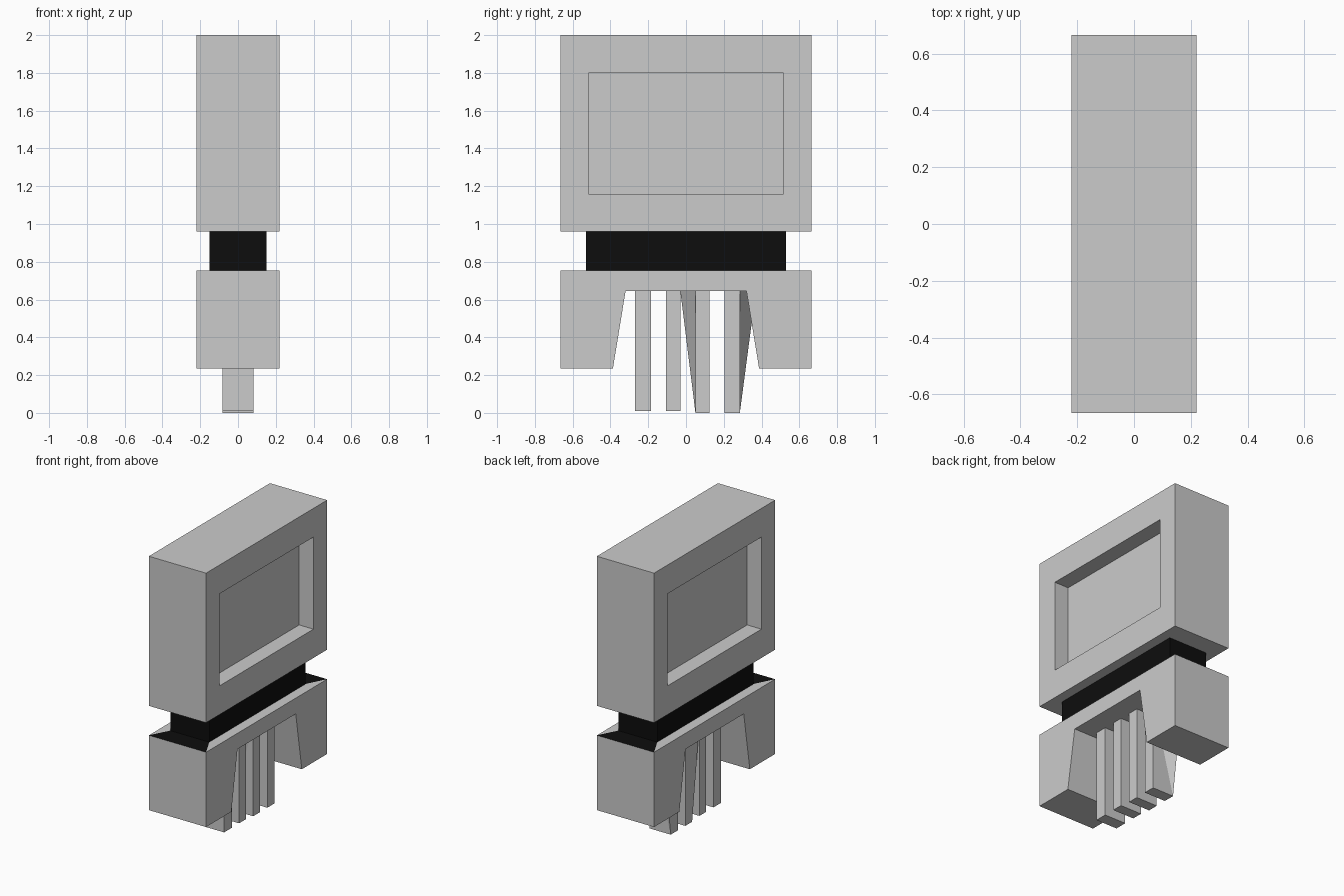
import bpy, bmesh
from mathutils import Vector

if "Cube" in bpy.data.objects:
    bpy.data.objects.remove(bpy.data.objects["Cube"])

HX, HY = 0.22, 0.665      # half sizes of the body
NX, NY = 0.15, 0.53       # half sizes of the neck

black = bpy.data.materials.new("black")
black.diffuse_color = (0.004, 0.004, 0.004, 1)
black.use_nodes = True
black.node_tree.nodes["Principled BSDF"].inputs["Base Color"].default_value = black.diffuse_color


def finish(bm, name, mats=()):
    bmesh.ops.recalc_face_normals(bm, faces=bm.faces[:])
    me = bpy.data.meshes.new(name)
    bm.to_mesh(me)
    bm.free()
    for m in mats:
        me.materials.append(m)
    ob = bpy.data.objects.new(name, me)
    bpy.context.scene.collection.objects.link(ob)
    return ob


def prism(profile, half_x):
    """Extrude a (y, z) profile symmetrically along x."""
    bm = bmesh.new()
    f = bm.faces.new([bm.verts.new((-half_x, y, z)) for y, z in profile])
    ext = bmesh.ops.extrude_face_region(bm, geom=[f], use_keep_orig=True)
    moved = [g for g in ext["geom"] if isinstance(g, bmesh.types.BMVert)]
    bmesh.ops.translate(bm, verts=moved, vec=(2 * half_x, 0, 0))
    bmesh.ops.recalc_face_normals(bm, faces=bm.faces[:])
    return bm


def box_profile(y0, y1, z0, z1):
    return [(y0, z0), (y1, z0), (y1, z1), (y0, z1)]


def face_towards(bm, direction):
    """Outermost face looking in a direction."""
    d = Vector(direction)
    bm.normal_update()
    return max((f for f in bm.faces if f.normal.dot(d) > 0.9),
               key=lambda f: f.calc_center_median().dot(d))


def inset(bm, face):
    return bmesh.ops.inset_individual(bm, faces=[face], thickness=0.03)["faces"]


def open_for_neck(bm, face):
    """Leave a rim around the neck and remove the hidden middle."""
    rim = inset(bm, face)
    for v in face.verts:
        v.co.x = NX if v.co.x > 0 else -NX
        v.co.y = NY if v.co.y > 0 else -NY
    bmesh.ops.delete(bm, geom=[face], context='FACES_ONLY')
    return rim


# Upper block with a recessed window on both broad sides
bm = prism(box_profile(-HY, HY, 0.96, 2.0), HX)
for s in (-1, 1):
    face = face_towards(bm, (s, 0, 0))
    inset(bm, face)
    for v in face.verts:
        v.co.y = 0.515 if v.co.y > 0 else -0.515
        v.co.z = 1.80 if v.co.z > 1.48 else 1.16
    inset(bm, face)
    for v in face.verts:
        v.co = (s * 0.11, 0.515 if v.co.y > 0 else -0.515,
                1.80 if v.co.z > 1.48 else 1.16)
open_for_neck(bm, face_towards(bm, (0, 0, -1)))
finish(bm, "upper_block")

# Black neck, open where it meets the blocks
bm = prism(box_profile(-NY, NY, 0.755, 0.96), NX)
caps = [face_towards(bm, (0, 0, s)) for s in (-1, 1)]
bmesh.ops.delete(bm, geom=caps, context='FACES_ONLY')
finish(bm, "neck", [black])

# Lower block with a tapered notch; the rim ends are black
half = [(0.32, 0.645), (0.387, 0.235), (HY, 0.235), (HY, 0.755)]
bm = prism(half + [(-y, z) for y, z in reversed(half)], HX)
rim = open_for_neck(bm, face_towards(bm, (0, 0, 1)))
for f in rim:
    if abs(f.calc_center_median().y) > 0.5:
        f.material_index = 1
finish(bm, "lower_block", [None, black])

# Four prongs hanging in the notch; two have one skewed top corner
prongs = [(-0.27, -0.185, 0.01, None), (-0.105, -0.03, 0.01, None),
          (0.05, 0.125, 0.0, (0.05, -0.03)), (0.205, 0.285, 0.0, (0.285, 0.37))]
for i, (y0, y1, z0, skew) in enumerate(prongs):
    bm = prism(box_profile(y0, y1, z0, 0.645), 0.082)
    if skew:
        for v in bm.verts:
            if v.co.x < 0 and v.co.z > 0.5 and abs(v.co.y - skew[0]) < 0.001:
                v.co.y = skew[1]
        bmesh.ops.triangulate(bm, faces=bm.faces[:])
    finish(bm, f"prong_{i + 1}")
